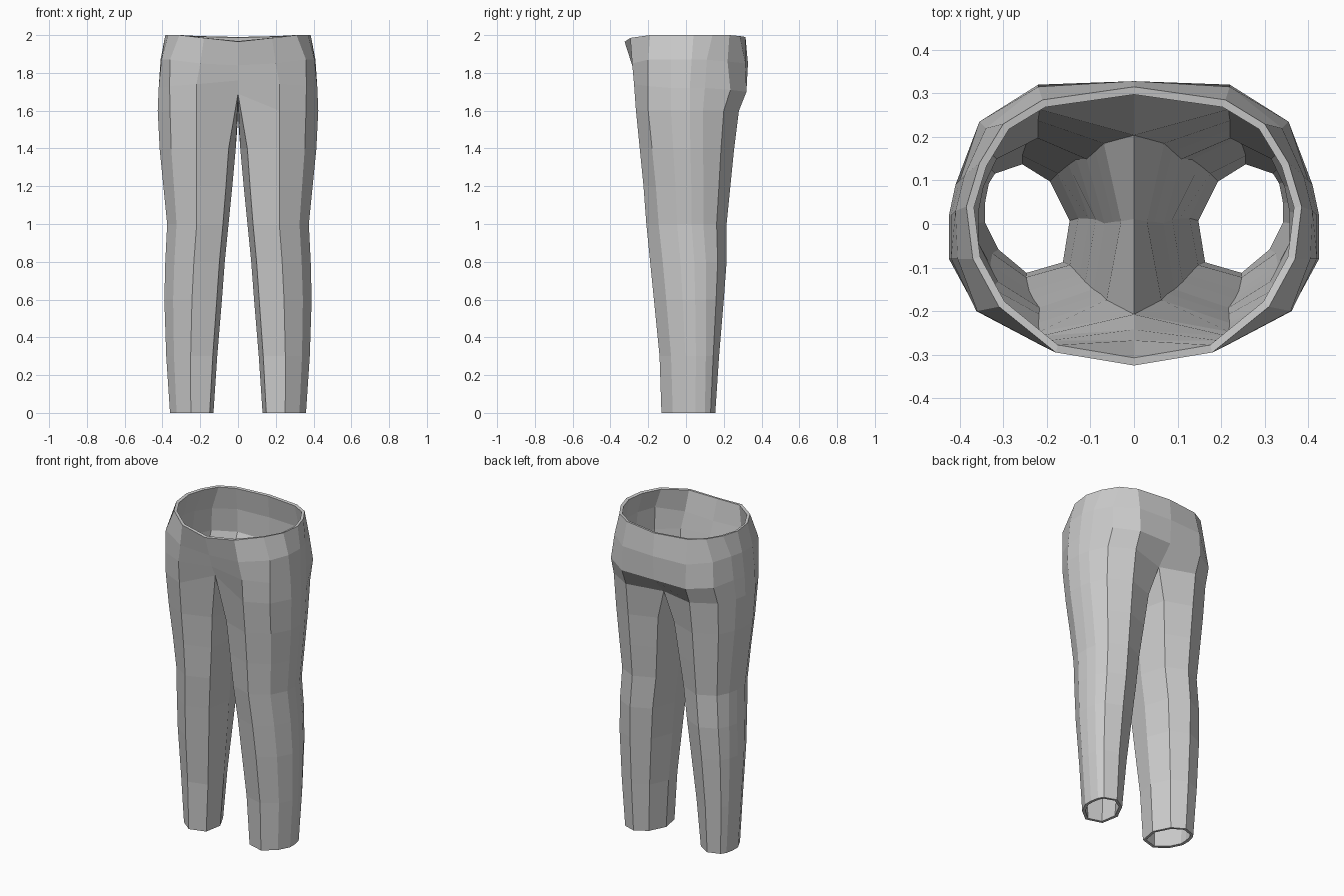
import bpy
import bmesh

default_cube = bpy.data.objects.get("Cube")
if default_cube:
    bpy.data.objects.remove(default_cube, do_unlink=True)


def make_material(name, color):
    material = bpy.data.materials.new(name)
    material.use_nodes = True
    material.diffuse_color = color
    material.node_tree.nodes["Principled BSDF"].inputs["Base Color"].default_value = color
    return material


def normalise(outline):
    """Scale an outline to a unit box so any ring can reuse its shape."""
    xs, ys = zip(*outline)
    return [((x - min(xs)) / (max(xs) - min(xs)),
             (y - min(ys)) / (max(ys) - min(ys))) for x, y in outline]


def mix(a, b, t):
    return a + (b - a) * t


# Cross-sections: inner seam, then front, outside and back
ankle_shape = normalise([
    (.13, .01), (.15, -.1), (.25, -.13), (.325, -.07), (.36, 0),
    (.36, .05), (.35, .1), (.33, .13), (.255, .155), (.18, .11)])
thigh_shape = normalise([
    (0, .01), (.04, -.2), (.22, -.265), (.36, -.2), (.425, -.08),
    (.425, .02), (.41, .09), (.36, .2), (.22, .28), (.04, .22)])

CROTCH = 1.6
# Leg rings: height, inner x, outer x, front y, back y
leg_sizes = [
    (0, .13, .36, -.13, .155),
    (.3, .11, .38, -.14, .175),
    (.6, .085, .39, -.17, .2),
    (.8, .07, .385, -.19, .215),
    (1, .05, .375, -.21, .215),
    (1.2, .03, .395, -.225, .235),
    (1.4, .012, .415, -.245, .255),
    (CROTCH, 0, .425, -.265, .28),
]


def leg_ring(z, inner, outer, front, back):
    t = z / CROTCH
    return [(mix(inner, outer, mix(a[0], b[0], t)),
             mix(front, back, mix(a[1], b[1], t)), z)
            for a, b in zip(ankle_shape, thigh_shape)]


leg_rings = [leg_ring(*size) for size in leg_sizes]

# The crotch seam lies on the centre plane
top_leg = leg_rings[-1]
top_leg[0] = (0, .01, 1.56)
top_leg[1] = (0, -.225, 1.69)
top_leg[-1] = (0, .22, 1.59)

# Hip rings run from front centre round the outside to back centre
lower_hip = [
    (0, -.26, 1.76), (.22, -.275, 1.74), (.362, -.2, 1.73),
    (.42, -.08, 1.72), (.42, .02, 1.72), (.4, .1, 1.72),
    (.355, .235, 1.71), (.22, .32, 1.7), (0, .32, 1.7)]
upper_hip = [
    (0, -.285, 1.84), (.2, -.285, 1.85), (.36, -.2, 1.87),
    (.405, -.08, 1.87), (.41, .03, 1.87), (.39, .11, 1.87),
    (.34, .22, 1.86), (.22, .315, 1.85), (0, .328, 1.85)]
waist = [
    (0, -.325, 1.965), (.18, -.295, 1.985), (.31, -.19, 2),
    (.37, -.08, 2), (.385, .04, 2), (.355, .14, 2),
    (.3, .23, 2), (.21, .285, 1.995), (0, .315, 1.99)]

# Loft one half: a closed tube for the leg, an open band for the hip
bm = bmesh.new()


def add_ring(points):
    return [bm.verts.new(p) for p in points]


def bridge(low, high, closed):
    count = len(low)
    for i in range(count if closed else count - 1):
        j = (i + 1) % count
        bm.faces.new((low[i], low[j], high[j], high[i]))


leg_verts = [add_ring(ring) for ring in leg_rings]
for low, high in zip(leg_verts, leg_verts[1:]):
    bridge(low, high, True)

hip_verts = [leg_verts[-1][1:]]
hip_verts += [add_ring(ring) for ring in (lower_hip, upper_hip, waist)]
for low, high in zip(hip_verts, hip_verts[1:]):
    bridge(low, high, False)

mesh = bpy.data.meshes.new("trousers")
bm.to_mesh(mesh)
bm.free()
mesh.materials.append(make_material("grey cloth", (.6, .6, .6, 1)))
trousers = bpy.data.objects.new("trousers", mesh)
bpy.context.collection.objects.link(trousers)

# Mirror to the other leg, then give the cloth its thickness
mirror = trousers.modifiers.new("Mirror", 'MIRROR')
mirror.use_axis[0] = True
mirror.merge_threshold = .001
cloth = trousers.modifiers.new("Cloth thickness", 'SOLIDIFY')
cloth.thickness = .018
cloth.offset = -1
